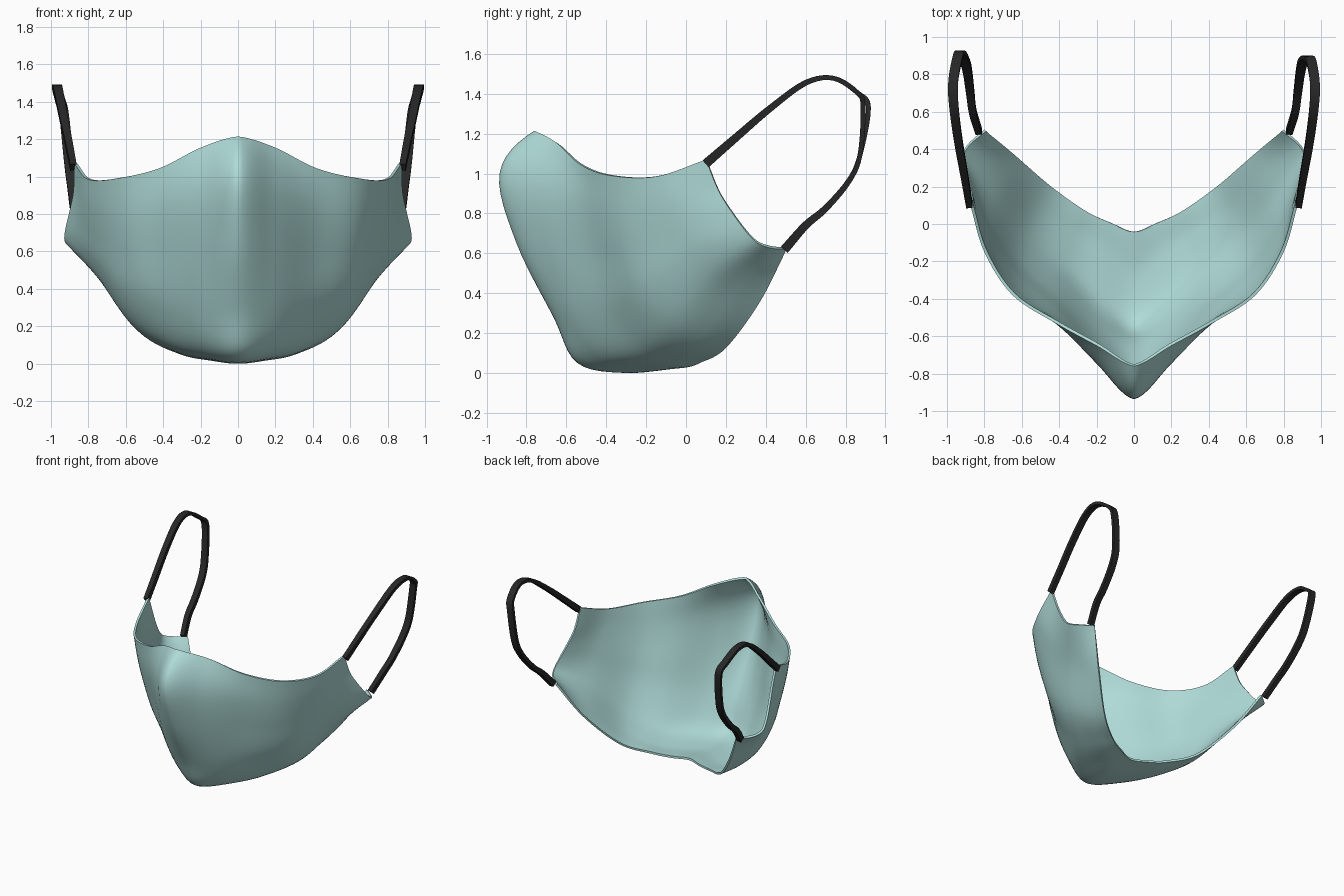
import bpy, bmesh, math
from mathutils import Vector

if "Cube" in bpy.data.objects:
    bpy.data.objects.remove(bpy.data.objects["Cube"])


def material(name, rgb):
    m = bpy.data.materials.new(name)
    m.diffuse_color = (*rgb, 1)
    m.use_nodes = True
    m.node_tree.nodes["Principled BSDF"].inputs["Base Color"].default_value = m.diffuse_color
    return m


TEAL = material("teal fabric", (0.43, 0.71, 0.685))
BLACK = material("black elastic", (0.02, 0.02, 0.021))


def spline(pts, steps, lead=None):
    """Smooth curve through all the points; lead is an optional point before the first."""
    p = [Vector(q) for q in pts]
    p = [lead or 2 * p[0] - p[1]] + p + [2 * p[-1] - p[-2]]
    out = []
    for i in range(1, len(p) - 2):
        a, b, c, d = p[i - 1:i + 3]
        for k in range(steps):
            t = k / steps
            out.append(0.5 * (2 * b + (c - a) * t + (2 * a - 5 * b + 4 * c - d) * t * t
                              + (3 * b - a - 3 * c + d) * t ** 3))
    out.append(p[-2])
    return out


def finish(bm, name, mat, angle, thickness=0):
    me = bpy.data.meshes.new(name)
    bm.to_mesh(me)
    bm.free()
    me.materials.append(mat)
    ob = bpy.data.objects.new(name, me)
    bpy.context.collection.objects.link(ob)
    bpy.context.view_layer.objects.active = ob
    ob.select_set(True)
    if thickness:
        sol = ob.modifiers.new("cloth thickness", 'SOLIDIFY')
        sol.thickness, sol.offset = thickness, -1
        bpy.ops.object.modifier_apply(modifier=sol.name)
    bpy.ops.object.shade_smooth_by_angle(angle=math.radians(angle))
    ob.select_set(False)


# Mask shell: sections from the centre ridge to the ear edge, each running top to bottom
SECTIONS = [
    [(0, -.76, 1.215), (0, -.935, 1.0), (0, -.85, .65), (0, -.665, .28), (0, -.545, .05), (0, -.3, 0), (0, -.04, .025)],
    [(.2, -.65, 1.155), (.2, -.745, .93), (.2, -.7, .63), (.19, -.575, .27), (.18, -.43, .065), (.15, -.19, .018), (.12, .005, .028)],
    [(.42, -.53, 1.045), (.41, -.535, .84), (.405, -.485, .6), (.4, -.4, .33), (.38, -.25, .12), (.32, -.07, .055), (.26, .07, .05)],
    [(.65, -.38, .99), (.645, -.345, .8), (.635, -.29, .61), (.625, -.205, .41), (.59, -.08, .25), (.53, .06, .17), (.45, .2, .125)],
    [(.8, -.15, .985), (.803, -.1, .86), (.8, -.03, .72), (.79, .04, .59), (.765, .13, .485), (.715, .25, .42), (.65, .37, .355)],
    [(.875, .1, 1.07), (.88, .16, .92), (.9, .22, .82), (.925, .3, .71), (.925, .36, .65), (.885, .43, .625), (.8, .505, .62)],
]
columns = []
for j, s in enumerate(SECTIONS):
    a, b, c = (Vector(q) for q in s[:3])
    # the nose end curls over more than the sides
    columns.append(spline(s, 6, (2 * a - b).lerp(3 * a - 3 * b + c, 0.7 if j == 0 else 0.3 if j == 1 else 0)))
rows = []
for i, r in enumerate(zip(*columns)):
    # centre ridge: slightly peaked at the nose, fully round at the chin
    mirrored = Vector((-r[1].x, r[1].y, r[1].z))
    rows.append(spline(r, 8, (2 * r[0] - r[1]).lerp(mirrored, min(1, 0.65 + 0.02 * i))))
bm = bmesh.new()
grid = [[bm.verts.new(p) for p in row] for row in rows]
for r0, r1 in zip(grid, grid[1:]):
    for i in range(len(r0) - 1):
        bm.faces.new((r0[i], r1[i], r1[i + 1], r0[i + 1]))
# Mirrored half, joined along the centre ridge
bmesh.ops.mirror(bm, geom=bm.verts[:] + bm.edges[:] + bm.faces[:], axis='X', merge_dist=0.0005)
bmesh.ops.remove_doubles(bm, verts=bm.verts, dist=0.0005)
bmesh.ops.recalc_face_normals(bm, faces=bm.faces)
front = min(bm.faces, key=lambda f: f.calc_center_median().y)
if front.normal.y > 0:
    bmesh.ops.reverse_faces(bm, faces=bm.faces)
finish(bm, "mask_shell", TEAL, 55, 0.016)


# Ear straps: flat elastic ribbons swept along a loop
def ear_strap(name, side, tip_y):
    path = spline([(.88, .10, 1.05), (.905, .25, 1.18), (.935, .42, 1.325), (.96, .6, 1.455),
                   (.968, .74, 1.478), (.95, .86, 1.405), (.93, tip_y, 1.33), (.905, .872, 1.09),
                   (.89, .815, .96), (.875, .7, .825), (.862, .6, .74), (.83, .495, .62)], 5)
    n = len(path) - 1
    bm = bmesh.new()
    rings = []
    for i, p in enumerate(path):
        t = (path[min(i + 1, n)] - path[max(i - 1, 0)]).normalized()
        w = Vector((1, 0, 0))
        w = (w - t * w.dot(t)).normalized()
        h = t.cross(w)
        f = min(1, 3 * min(i, n - i) / n)          # bunched at the sewn ends
        a, b = 0.017 + 0.009 * f, 0.023 - 0.011 * f
        corners = [p + w * a * sx + h * b * sy for sx, sy in ((1, 1), (-1, 1), (-1, -1), (1, -1))]
        rings.append([bm.verts.new((q.x * side, q.y, q.z)) for q in corners])
    for r0, r1 in zip(rings, rings[1:]):
        for k in range(4):
            bm.faces.new((r0[k], r0[(k + 1) % 4], r1[(k + 1) % 4], r1[k]))
    bm.faces.new(rings[0])
    bm.faces.new(rings[-1])
    bmesh.ops.recalc_face_normals(bm, faces=bm.faces)
    finish(bm, name, BLACK, 40)


ear_strap("right_ear_strap", 1, 0.888)
ear_strap("left_ear_strap", -1, 0.915)
